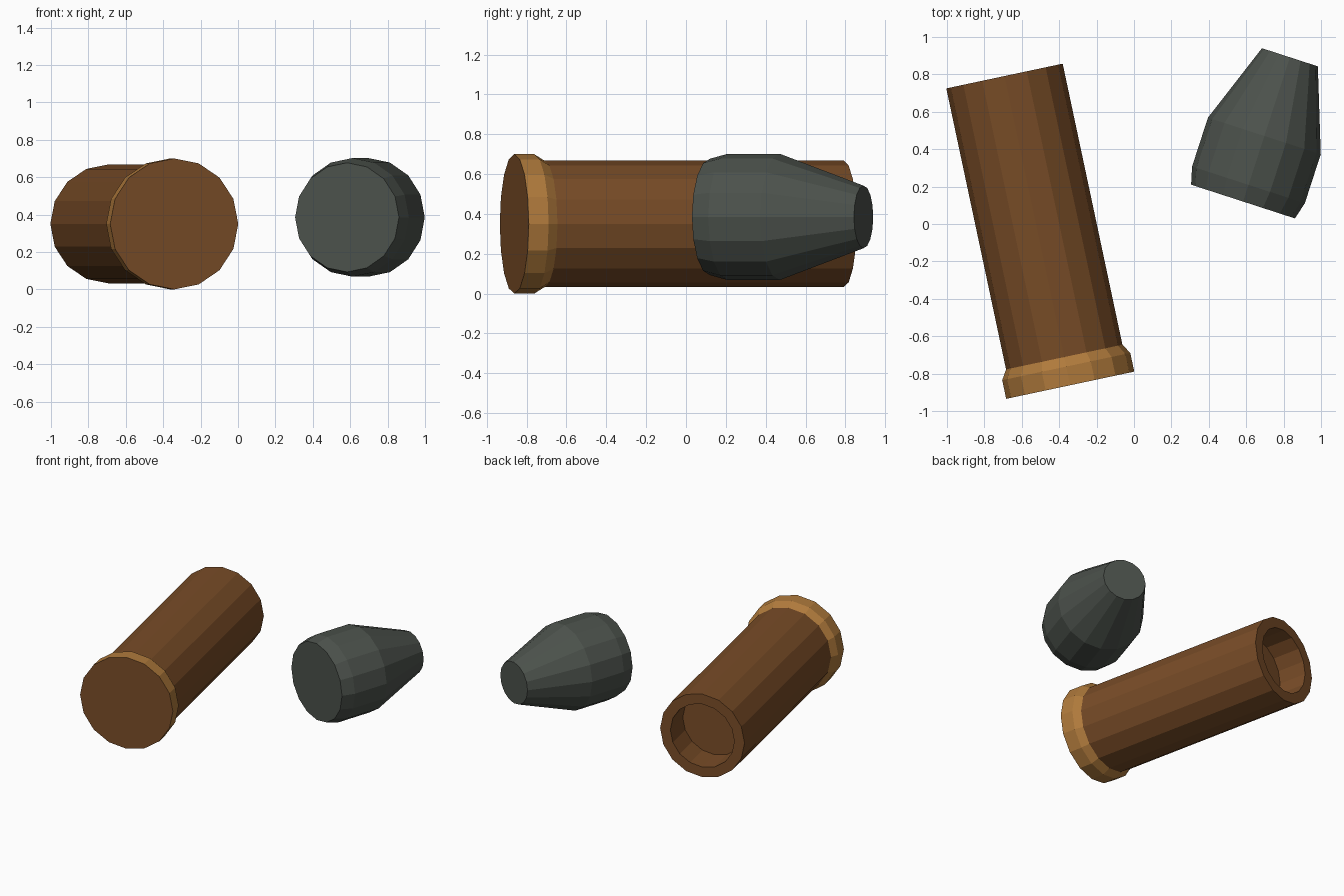
import bpy, bmesh, math

if "Cube" in bpy.data.objects:
    bpy.data.objects.remove(bpy.data.objects["Cube"])

SIDES = 16


def material(name, rgb):
    m = bpy.data.materials.new(name)
    m.diffuse_color = (*rgb, 1)
    m.use_nodes = True
    m.node_tree.nodes["Principled BSDF"].inputs["Base Color"].default_value = m.diffuse_color
    return m


brown = material("dark brass", (0.188, 0.072, 0.020))
tan = material("light brass", (0.434, 0.195, 0.045))
grey = material("lead grey", (0.072, 0.084, 0.072))


def lathe(name, profile, location, angle, mats, rule=lambda i: 0):
    """Turn (distance, radius) rings around local y and cap both ends."""
    bm = bmesh.new()
    rings = []
    for t, r in profile:
        rings.append([bm.verts.new((r * math.sin(2 * math.pi * k / SIDES), t,
                                    r * math.cos(2 * math.pi * k / SIDES)))
                      for k in range(SIDES)])
    for i, (a, b) in enumerate(zip(rings, rings[1:])):
        for k in range(SIDES):
            n = (k + 1) % SIDES
            f = bm.faces.new((a[k], a[n], b[n], b[k]))
            f.material_index = rule(i)
    bm.faces.new(rings[0])
    bm.faces.new(rings[-1])
    bmesh.ops.recalc_face_normals(bm, faces=bm.faces)
    mesh = bpy.data.meshes.new(name)
    bm.to_mesh(mesh)
    bm.free()
    for m in mats:
        mesh.materials.append(m)
    ob = bpy.data.objects.new(name, mesh)
    ob.location = location
    ob.rotation_euler.z = math.radians(angle)
    bpy.context.collection.objects.link(ob)
    return ob


# Casing: flared rim, straight tube, recessed mouth; only the rim band is light
lathe("casing",
      [(0, 0.35), (0.102, 0.35), (0.154, 0.318), (1.69, 0.318),
       (1.69, 0.241), (1.47, 0.241)],
      (-0.341, -0.862, 0.35), 12, [brown, tan], lambda i: 1 if i < 2 else 0)

# Slug: chamfered base, straight band, tapered blunt nose
lathe("slug",
      [(0, 0.292), (0.094, 0.317), (0.369, 0.317), (0.811, 0.157)],
      (0.583, 0.12, 0.385), -18, [grey])
